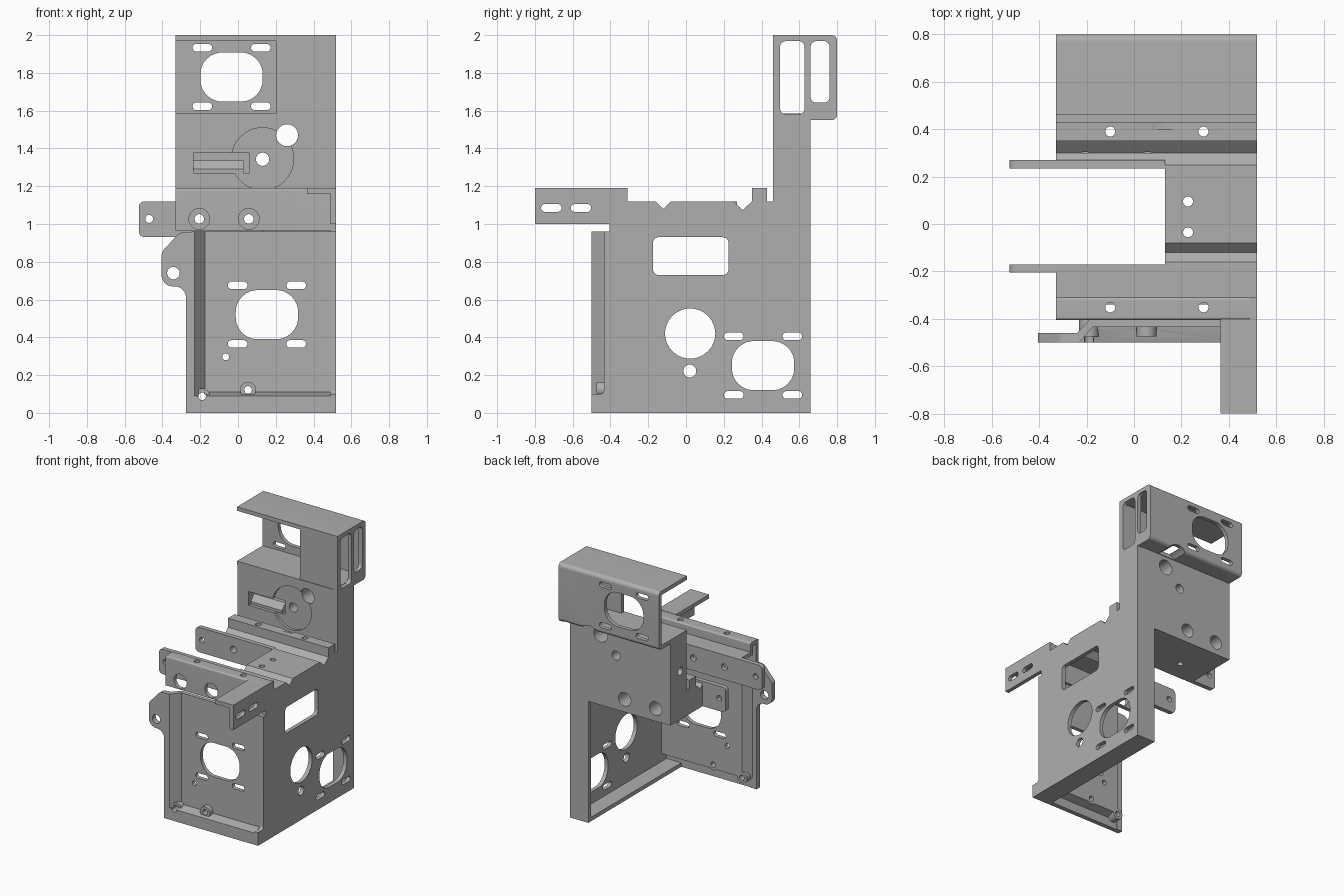
import bpy, bmesh, math
from mathutils import Vector

if "Cube" in bpy.data.objects:
    bpy.data.objects.remove(bpy.data.objects["Cube"], do_unlink=True)

steel = bpy.data.materials.new("grey_steel")
steel.use_nodes = True
GREY = (0.43, 0.43, 0.43, 1)
steel.diffuse_color = GREY
steel.node_tree.nodes["Principled BSDF"].inputs["Base Color"].default_value = GREY

T = 0.03                      # sheet thickness
LEFT, RIGHT = -0.33, 0.52     # width of the bracket body


def rounded(points):
    """Fillet every corner that carries a third value (its radius)."""
    out, n = [], len(points)
    for i, p in enumerate(points):
        c = Vector(p[:2])
        if len(p) < 3:
            out.append(c)
            continue
        a = (Vector(points[i - 1][:2]) - c).normalized()
        b = (Vector(points[(i + 1) % n][:2]) - c).normalized()
        half = a.angle(b) / 2
        mid = c + (a + b).normalized() * p[2] / math.sin(half)
        start = c + a * p[2] / math.tan(half) - mid
        end = c + b * p[2] / math.tan(half) - mid
        for k in range(9):
            out.append(mid + start.lerp(end, k / 8).normalized() * p[2])
    return out


def pill(cx, cy, hx, hy, r):
    """Rounded rectangle, slot or circle outline."""
    r = min(r, hx * 0.999, hy * 0.999)
    return rounded([(cx - hx, cy - hy, r), (cx + hx, cy - hy, r),
                    (cx + hx, cy + hy, r), (cx - hx, cy + hy, r)])


def disc(cx, cy, r):
    return pill(cx, cy, r, r, r)


def box(x0, y0, x1, y1):
    return [(x0, y0), (x1, y0), (x1, y1), (x0, y1)]


def prism(name, loop, axis, lo, hi):
    """Extrude a 2D outline along the given axis."""
    place = {"x": lambda u, v, w: (w, u, v),
             "y": lambda u, v, w: (u, w, v),
             "z": lambda u, v, w: (u, v, w)}[axis]
    bm = bmesh.new()
    a, b = ([bm.verts.new(place(p[0], p[1], w)) for p in loop] for w in (lo, hi))
    n = len(a)
    bm.faces.new(a)
    bm.faces.new(b)
    for i in range(n):
        j = (i + 1) % n
        bm.faces.new((a[i], a[j], b[j], b[i]))
    bmesh.ops.recalc_face_normals(bm, faces=bm.faces)
    mesh = bpy.data.meshes.new(name)
    bm.to_mesh(mesh)
    bm.free()
    mesh.materials.append(steel)
    ob = bpy.data.objects.new(name, mesh)
    bpy.context.collection.objects.link(ob)
    return ob


def part(name, loop, axis, lo, hi, cuts=()):
    """Prism with cutouts; each cut is (outline, axis, lo, hi) or an outline only."""
    ob = prism(name, loop, axis, lo, hi)
    cutters = []
    for cut in cuts:
        if not isinstance(cut, tuple):
            cut = (cut, axis, lo - 0.05, hi + 0.05)
        cutter = prism("cutter", *cut)
        cutter.hide_render = True
        mod = ob.modifiers.new("cut", "BOOLEAN")
        mod.object, mod.operation, mod.solver = cutter, "DIFFERENCE", "EXACT"
        cutters.append(cutter)
    if cutters:
        deps = bpy.context.evaluated_depsgraph_get()
        mesh = bpy.data.meshes.new_from_object(ob.evaluated_get(deps))
        ob.modifiers.clear()
        ob.data = mesh
        for c in cutters:
            bpy.data.objects.remove(c, do_unlink=True)
    bpy.ops.object.select_all(action="DESELECT")
    ob.select_set(True)
    bpy.context.view_layer.objects.active = ob
    bpy.ops.object.shade_smooth_by_angle(angle=math.radians(30))
    return ob


def motor_mount(cx, cy):
    """Oval opening with four slots around it."""
    slots = [pill(cx + sx * 0.155, cy + sz * 0.155, 0.052, 0.02, 0.02)
             for sx in (-1, 1) for sz in (-1, 1)]
    return [pill(cx, cy, 0.165, 0.13, 0.115)] + slots


# Side plate with its long front arm and tall rear column
side = rounded([(-0.5, 0), (0.66, 0), (0.66, 1.55), (0.8, 1.55, 0.03), (0.8, 2, 0.03),
                (0.46, 2), (0.46, 1.12), (0.43, 1.12), (0.43, 1.19), (0.35, 1.19),
                (0.35, 1.12), (0.3, 1.075), (0.25, 1.12), (-0.08, 1.12), (-0.12, 1.08),
                (-0.16, 1.12), (-0.31, 1.12), (-0.31, 1.19), (-0.8, 1.19), (-0.8, 1),
                (-0.405, 1), (-0.405, 0.96), (-0.435, 0.96), (-0.435, 0.1, 0.02), (-0.5, 0.1)])
part("side_plate", side, "x", RIGHT - T, RIGHT,
     motor_mount(0.408, 0.25) + [
         pill(0.025, 0.83, 0.2, 0.1, 0.03), disc(0.022, 0.42, 0.133), disc(0.02, 0.222, 0.034),
         pill(0.563, 1.775, 0.065, 0.193, 0.03), pill(0.71, 1.805, 0.05, 0.163, 0.03),
         pill(-0.713, 1.085, 0.054, 0.021, 0.021), pill(-0.556, 1.085, 0.054, 0.021, 0.021)])

# Flanges folded from the side plate
FL = 0.365
part("bottom_flange", box(FL, -0.5, RIGHT - T, 0.66), "z", 0, T)
part("rear_flange", box(FL, 0, RIGHT - T, 0.94), "y", 0.66 - T, 0.66)
part("arm_flange", box(FL, -0.8, RIGHT - T, -0.4), "z", 1.19 - T, 1.19)

# Front panel: recessed sheet, raised border and the ear on the left
part("front_panel", box(-0.18, 0.1, RIGHT - T, 0.96), "y", -0.435, -0.405,
     motor_mount(0.153, 0.52) + [disc(-0.065, 0.297, 0.018), disc(0.053, 0.122, 0.02)])
ear = rounded([(-0.23, 0), (-0.23, 0.96), (-0.31, 0.955, 0.05), (-0.405, 0.85, 0.05),
               (-0.405, 0.67, 0.06), (-0.275, 0.67, 0.06), (-0.275, 0)])
part("front_ear_strip", ear, "y", -0.5, -0.46, [disc(-0.342, 0.74, 0.033)])
part("front_bottom_strip", box(-0.24, 0, RIGHT - T, 0.09), "y", -0.5, -0.465,
     [disc(-0.19, 0.088, 0.02)])
part("left_bend", [(-0.24, -0.5), (-0.23, -0.5), (-0.175, -0.435), (-0.175, -0.405),
                   (-0.19, -0.405), (-0.24, -0.46)], "z", 0.08, 0.96,
     [(disc(-0.19, 0.088, 0.02), "y", -0.55, -0.35)])
part("bottom_bend", [(-0.5, 0.08), (-0.5, 0.09), (-0.435, 0.11), (-0.405, 0.11),
                     (-0.405, 0.09), (-0.465, 0.07)], "x", -0.2, RIGHT - T,
     [(disc(x, z, 0.02), "y", -0.55, -0.35) for x, z in ((-0.19, 0.088), (0.053, 0.122))])
for side_name, x, z in (("left", -0.19, 0.088), ("middle", 0.053, 0.122)):
    part(side_name + "_screw_boss", disc(x, z, 0.042), "y", -0.475, -0.405, [disc(x, z, 0.02)])

# Front crossmember with raised lip
lip = rounded([(-0.405, 0.965), (-0.405, 1.19, 0.012), (-0.31, 1.19, 0.012), (-0.31, 1.12),
               (-0.17, 1.12), (-0.17, 1.09), (-0.34, 1.09), (-0.34, 1.16),
               (-0.375, 1.16), (-0.375, 0.965)])
BORES = [(-0.205, 1.027), (0.057, 1.027)]
part("front_crossmember", lip, "x", LEFT, RIGHT - T,
     [(disc(x, z, 0.055), "y", -0.45, -0.35) for x, z in BORES]
     + [(disc(x, -0.352, 0.021), "z", 1.1, 1.25) for x in (-0.1, 0.293)])

# Middle platform with its V groove
deck = [(-0.17, 1.12), (-0.16, 1.12), (-0.12, 1.08), (-0.08, 1.12), (0.25, 1.12),
        (0.25, 1.09), (-0.07, 1.09), (-0.12, 1.045), (-0.17, 1.09)]
part("middle_deck", deck, "x", 0.13, RIGHT - T,
     [(disc(0.228, y, 0.021), "z", 1, 1.2) for y in (0.095, -0.035)])

# Two parallel cross bars reaching out to the left
for name, y in (("front_cross_bar", -0.205), ("rear_cross_bar", 0.235)):
    bar = rounded([(-0.525, 0.93, 0.03), (0.13, 0.93), (0.13, 1.12), (-0.525, 1.12, 0.03)])
    part(name, bar, "y", y, y + 0.035,
         [disc(-0.47, 1.027, 0.021)] + [disc(x, z, 0.025) for x, z in BORES])

# Rear housing: rail seat in front, pocketed wall above
housing = [(0.24, 0.93), (0.24, 1.12), (0.25, 1.12), (0.3, 1.075), (0.35, 1.12),
           (0.35, 1.19), (0.43, 1.19), (0.43, 1.12), (0.465, 1.12), (0.465, 1.585),
           (0.66, 1.585), (0.66, 0.93)]
part("rear_housing", housing, "x", LEFT, RIGHT - T,
     [(disc(0.13, 1.345, 0.165), "y", 0.4, 0.485),
      (box(-0.235, 1.27, 0.06, 1.375), "y", 0.4, 0.58),
      (disc(0.13, 1.343, 0.035), "y", 0.4, 0.7),
      (disc(0.26, 1.47, 0.058), "y", 0.4, 0.7),
      (disc(0.54, 1.3, 0.03), "x", -0.4, -0.2)]
     + [(disc(x, z, 0.025), "y", 0.2, 0.62) for x, z in BORES]
     + [(disc(x, z, 0.052), "y", 0.3, 0.7) for x, z in BORES]
     + [(disc(x, 0.39, 0.021), "z", 0.9, 1.25) for x in (-0.1, 0.293)])
part("housing_tongue", [(0.49, 1.27), (0.49, 1.29), (0.53, 1.335), (0.58, 1.335), (0.58, 1.27)],
     "x", -0.235, 0.03)

# Upper rear channel, open towards the front left
channel = rounded([(0.46, 2), (0.8, 2, 0.03), (0.8, 1.555, 0.03), (0.46, 1.555),
                   (0.46, 1.585), (0.77, 1.585), (0.77, 1.97), (0.46, 1.97)])
part("upper_channel", channel, "x", LEFT, RIGHT - T,
     [(loop, "y", 0.74, 0.9) for loop in motor_mount(-0.034, 1.778)]
     + [(disc(0.26, 1.5, 0.09), "y", 0.665, 0.9)])
part("upper_front_wall", box(0.2, 1.58, RIGHT - T, 1.975), "y", 0.465, 0.465 + T)
